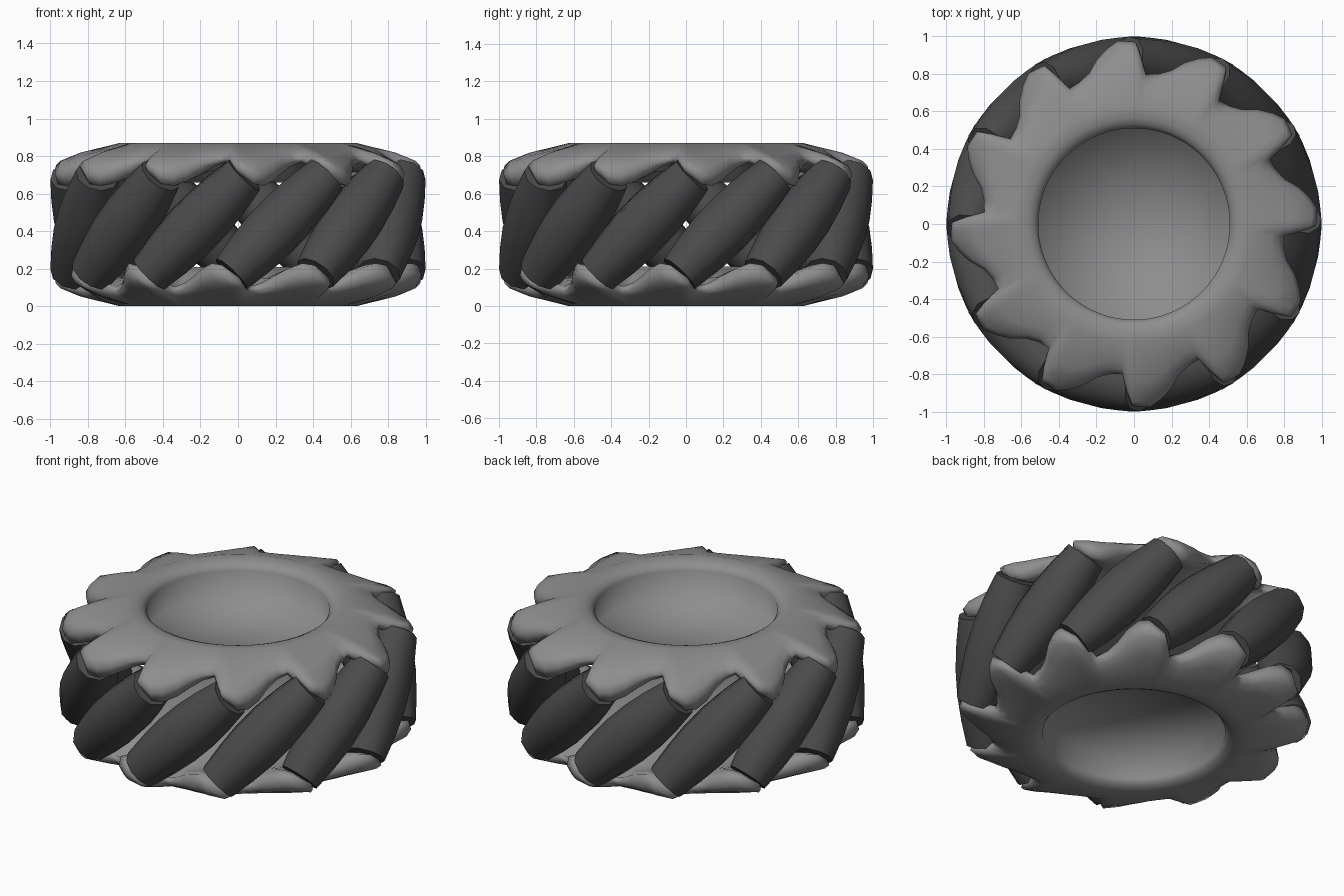
import bpy, bmesh, math
from mathutils import Matrix, Vector

if "Cube" in bpy.data.objects:
    bpy.data.objects.remove(bpy.data.objects["Cube"])

H, N = 0.87, 12          # wheel height, number of rollers


def interp(table, x):
    for (x0, y0), (x1, y1) in zip(table, table[1:]):
        if x <= x1:
            return y0 + (y1 - y0) * (x - x0) / (x1 - x0)
    return table[-1][1]


def material(name, v):
    m = bpy.data.materials.new(name)
    m.diffuse_color = (v, v, v, 1)
    m.use_nodes = True
    m.node_tree.nodes["Principled BSDF"].inputs["Base Color"].default_value = m.diffuse_color
    return m


def make_object(name, bm, mat):
    bmesh.ops.recalc_face_normals(bm, faces=bm.faces)
    me = bpy.data.meshes.new(name)
    bm.to_mesh(me)
    bm.free()
    me.materials.append(mat)
    ob = bpy.data.objects.new(name, me)
    bpy.context.collection.objects.link(ob)
    for p in me.polygons:
        p.use_smooth = True
    return ob


def loft(bm, rings, start, end):
    # skin closed rings, closing both ends with a fan to a centre point
    rings = [[bm.verts.new(p) for p in ring] for ring in rings]
    n = len(rings[0])
    for a, b in zip(rings, rings[1:]):
        for i in range(n):
            j = (i + 1) % n
            bm.faces.new((a[i], a[j], b[j], b[i]))
    for ring, c in ((rings[0], start), (rings[-1], end)):
        v = bm.verts.new(c)
        for i in range(n):
            bm.faces.new((ring[i], ring[(i + 1) % n], v))


# Tooth outline: angle from notch -> outer radius, lower and upper edge height
RADIUS = [(0, .80), (2.5, .91), (4, .97), (9.5, .98), (15.5, .925), (21, .84), (26, .805), (30, .80)]
LOW = [(0, .765), (4, .72), (10, .645), (14, .64), (20, .70), (27, .76), (30, .765)]
UP = [(0, .815), (4, .775), (10, .75), (15, .757), (22, .80), (30, .82)]
STEPS = [0, 1.3, 2.5, 4, 6.5, 9.5, 13, 17, 21, 25.5]


def side_plate(name, mat):
    cols = []
    for k in range(N):
        for f in STEPS:
            r, lo, up = (interp(t, f) for t in (RADIUS, LOW, UP))
            prof = [(.51, .665), (.51, .825), (.53, .85), (.565, .866), (.63, H),
                    (.63 + .62 * (r - .63), up + .60 * (H - up) * .75),
                    (r - .025, up), (r, up * .55 + lo * .45), (r - .015, lo),
                    (r - .09, lo + .01), (.66, .72), (.56, .66)]
            a = math.radians(85.5 + f + k * 360 / N)
            cols.append([(q * math.cos(a), q * math.sin(a), z) for q, z in prof])
    bm = bmesh.new()
    loft(bm, list(zip(*cols)), (0, 0, .665), (0, 0, .66))
    return make_object(name, bm, mat)


# Toothed side plates: the lower one is the upper one turned over
metal = material("grey_metal", .27)
side_plate("upper_side_plate", metal)
lower = side_plate("lower_side_plate", metal)
lower.data.transform(Matrix.Translation((0, 0, H)) @ Matrix.Rotation(math.pi, 4, 'X'))

# Slanted barrel rollers, one flat facing outwards
dark = material("dark_rubber", .07)
half, sides = .372, 10
barrel = [(-1, .117), (-.6, .140), (-.2, .154), (.2, .154), (.6, .140), (1, .117)]
for k in range(N):
    a = math.radians(15 + k * 360 / N)
    out = Vector((math.cos(a), math.sin(a), 0))
    tan = Vector((-math.sin(a), math.cos(a), 0))
    up = Vector((0, 0, 1))
    axis, cross = (tan + up).normalized(), (up - tan).normalized()
    c = out * .846 + up * H / 2
    rings = [[c + axis * s * half + (out * math.cos(t) + cross * math.sin(t)) * r
              for t in (2 * math.pi * (i + .5) / sides for i in range(sides))] for s, r in barrel]
    bm = bmesh.new()
    loft(bm, rings, c - axis * half, c + axis * half)
    ob = make_object(f"roller_{k + 1}", bm, dark)
    bpy.ops.object.select_all(action='DESELECT')
    ob.select_set(True)
    bpy.context.view_layer.objects.active = ob
    bpy.ops.object.shade_smooth_by_angle(angle=math.radians(55))
